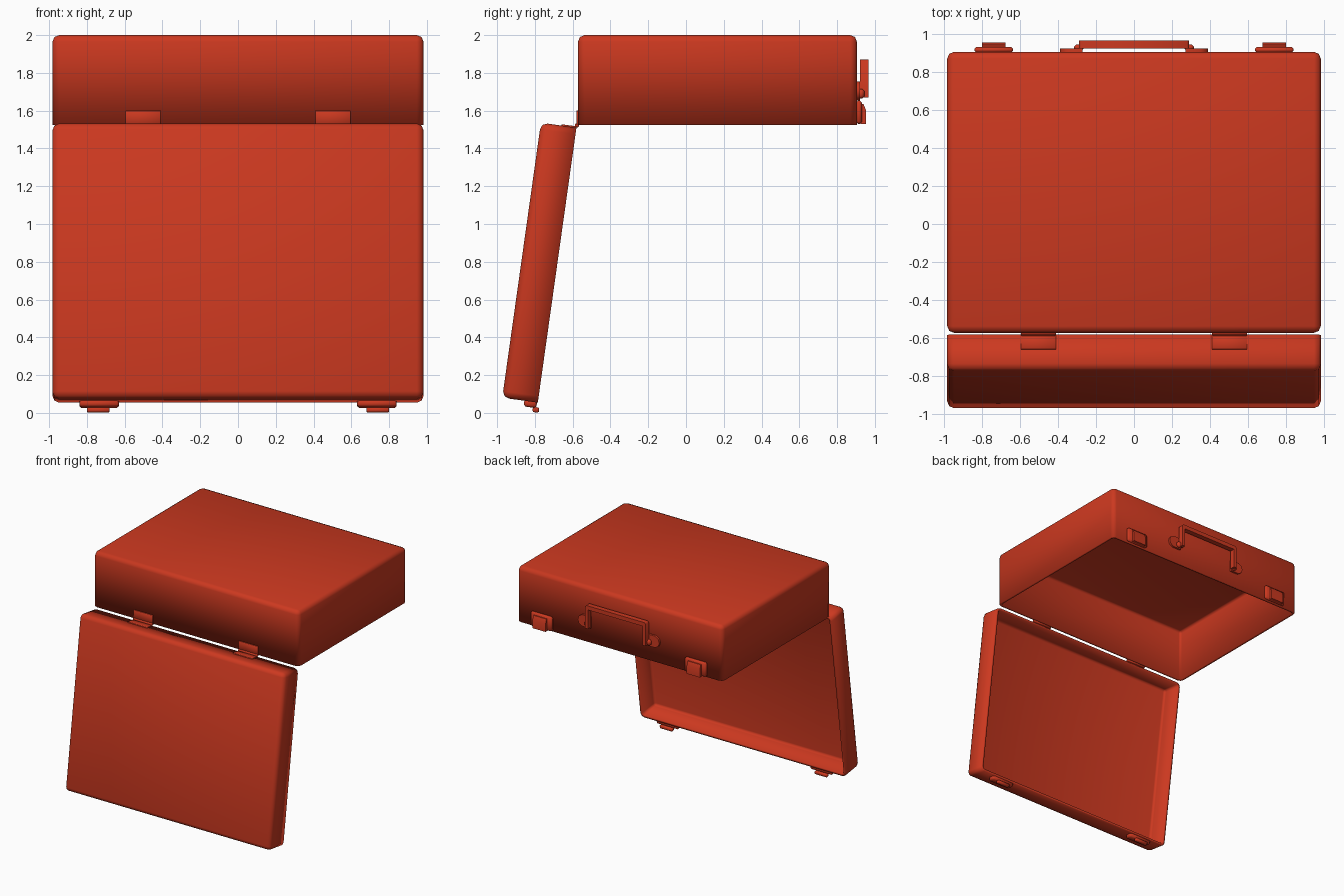
import bpy, bmesh, math
from mathutils import Matrix

if "Cube" in bpy.data.objects:
    bpy.data.objects.remove(bpy.data.objects["Cube"])

red = bpy.data.materials.new("red_leather")
red.diffuse_color = (0.6, 0.04, 0.014, 1)
red.use_nodes = True
red.node_tree.nodes["Principled BSDF"].inputs["Base Color"].default_value = red.diffuse_color


def finish(name, bm, matrix, mirror=False):
    """Turn a bmesh into a smooth-shaded red object."""
    bmesh.ops.recalc_face_normals(bm, faces=bm.faces)
    me = bpy.data.meshes.new(name)
    bm.to_mesh(me)
    bm.free()
    me.materials.append(red)
    ob = bpy.data.objects.new(name, me)
    ob.matrix_world = matrix
    bpy.context.collection.objects.link(ob)
    if mirror:
        ob.modifiers.new("mirror", 'MIRROR').use_axis = (True, False, False)
    for o in bpy.context.selected_objects:
        o.select_set(False)
    ob.select_set(True)
    bpy.context.view_layer.objects.active = ob
    bpy.ops.object.shade_smooth_by_angle(angle=math.radians(50))
    return ob


def cuboid(lo, hi):
    bm = bmesh.new()
    bmesh.ops.create_cube(bm, size=1)
    for v in bm.verts:
        v.co = [(a + b) / 2 + c * (b - a) for a, b, c in zip(lo, hi, v.co)]
    return bm


def block(name, lo, hi, matrix=Matrix(), bevel=0.006, mirror=True):
    bm = cuboid(lo, hi)
    bmesh.ops.bevel(bm, geom=bm.edges[:], offset=bevel, segments=1, affect='EDGES')
    return finish(name, bm, matrix, mirror)


def prism(name, points, axis, a, b, matrix=Matrix(), mirror=True):
    """Extrude a profile along x (points are y,z) or y (points are x,z)."""
    bm = bmesh.new()
    put = (lambda p, t: (t, p[0], p[1])) if axis == 'x' else (lambda p, t: (p[0], t, p[1]))
    face = bm.faces.new([bm.verts.new(put(p, a)) for p in points])
    geo = bmesh.ops.extrude_face_region(bm, geom=[face])
    shift = (b - a, 0, 0) if axis == 'x' else (0, b - a, 0)
    bmesh.ops.translate(bm, vec=shift, verts=[e for e in geo["geom"] if isinstance(e, bmesh.types.BMVert)])
    return finish(name, bm, matrix, mirror)


def tray(name, y0, y1, height, matrix):
    """Hollow shell, open at local z = 0, with chamfered outer edges."""
    bm = cuboid((-0.982, y0, 0), (0.982, y1, height))
    floor = [f for f in bm.faces if all(v.co.z < 1e-5 for v in f.verts)]
    bmesh.ops.delete(bm, geom=floor, context='FACES_ONLY')
    edges = [e for e in bm.edges if not e.is_boundary]
    bmesh.ops.bevel(bm, geom=edges, offset=0.035, segments=2, profile=0.5, affect='EDGES')
    ob = finish(name, bm, matrix)
    # normals outwards, so the wall grows inwards
    sol = ob.modifiers.new("wall", 'SOLIDIFY')
    sol.thickness = 0.02
    sol.offset = -1
    return ob


# open case: deep body on top, shallow lid hanging from the front edge
BODY = Matrix.Translation((0, 0, 1.525))
LID = Matrix.Translation((0, -0.58, 1.51)) @ Matrix.Rotation(math.radians(82), 4, 'X')


def fix_outward(ob):
    """Make the top face of a tray point away from the opening."""
    top = max(ob.data.polygons, key=lambda p: p.center.z)
    if top.normal.z < 0:
        ob.data.flip_normals()


fix_outward(tray("case_body", -0.572, 0.905, 0.475, BODY))
fix_outward(tray("case_lid", -1.47, 0.0, 0.19, LID))

# hinges: one leaf on the body, one on the lid, and a knuckle between
block("hinge_body_leaf", (0.41, -0.58, 1.525), (0.595, -0.57, 1.6), bevel=0.002)
block("hinge_lid_leaf", (0.41, -0.005, 0.0), (0.595, 0.007, 0.08), LID, bevel=0.002)
block("hinge_knuckle", (0.41, -0.588, 1.512), (0.595, -0.566, 1.532), bevel=0.005)

# latches on the body: plate and tilted lever
block("latch_plate", (0.635, 0.9, 1.53), (0.84, 0.932, 1.655), bevel=0.012)
prism("latch_lever", [(0.925, 1.635), (0.94, 1.635), (0.954, 1.6), (0.954, 1.53), (0.925, 1.53)],
      'x', 0.675, 0.8)

# catches on the lid
block("catch_plate", (0.63, -1.5, 0.004), (0.84, -1.46, 0.072), LID, bevel=0.01)
block("catch_hook", (0.68, -1.523, -0.012), (0.8, -1.495, 0.022), LID, bevel=0.006)

# handle: mounts rounded on their outer side, pivots, and a U-shaped grip
mount = [(0.27, 1.655), (0.35, 1.655), (0.38, 1.675), (0.39, 1.705),
         (0.38, 1.735), (0.35, 1.755), (0.27, 1.755)]
prism("handle_mount", mount, 'y', 0.9, 0.922)
block("handle_pivot", (0.265, 0.91, 1.665), (0.315, 0.945, 1.715), bevel=0.012)
grip = [(-0.29, 1.67), (-0.262, 1.67), (-0.262, 1.835), (0.262, 1.835), (0.262, 1.67),
        (0.29, 1.67), (0.29, 1.858), (0.278, 1.87), (-0.278, 1.87), (-0.29, 1.858)]
prism("handle_grip", grip, 'y', 0.922, 0.966, mirror=False)
